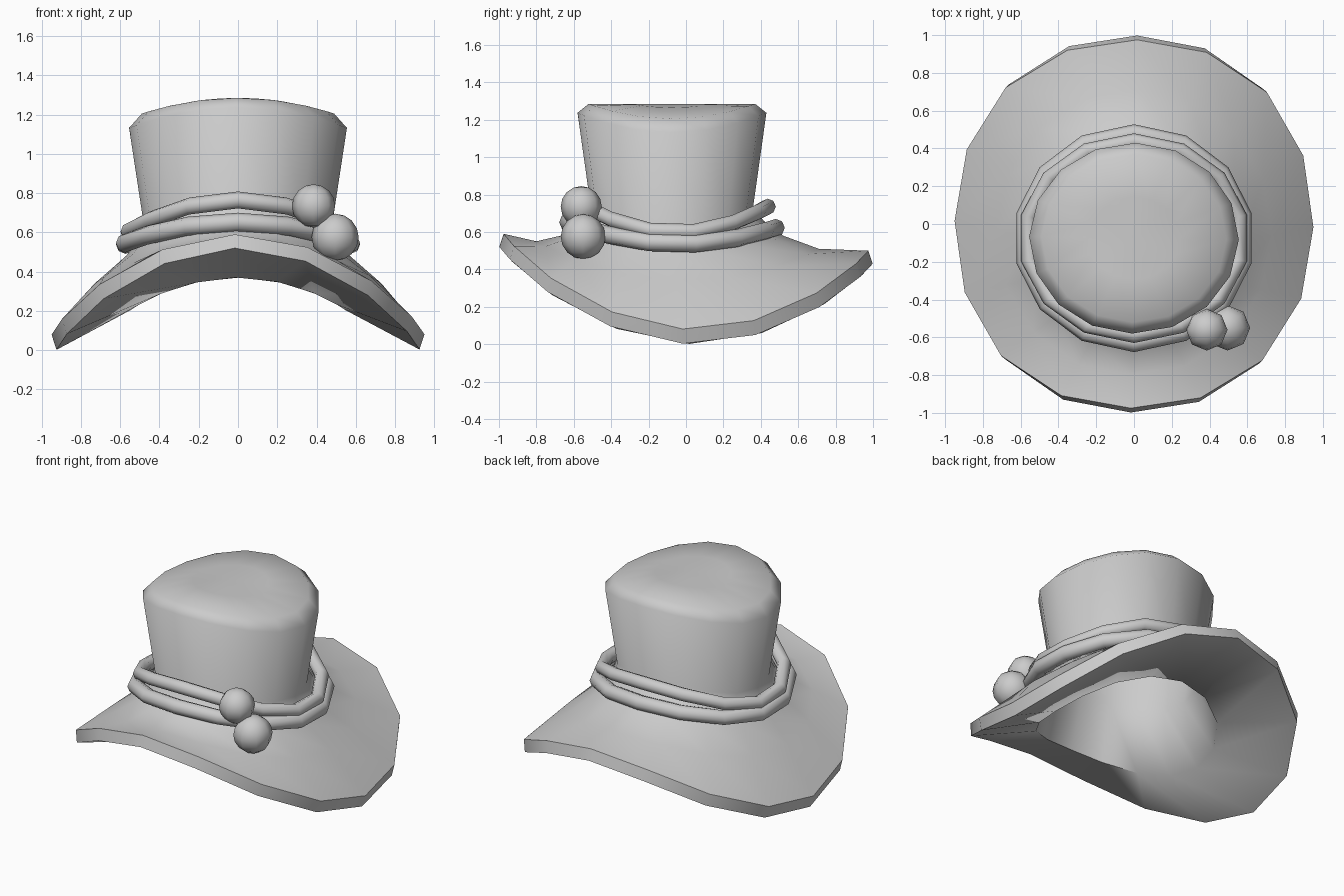
import bpy, bmesh
from math import sin, cos, pi, radians

cube = bpy.data.objects.get("Cube")
if cube:
    bpy.data.objects.remove(cube, do_unlink=True)

SIDES = 16
TURN = radians(-1)

felt = bpy.data.materials.new("grey felt")
felt.use_nodes = True
felt.diffuse_color = (0.6, 0.6, 0.6, 1)
felt.node_tree.nodes["Principled BSDF"].inputs["Base Color"].default_value = (0.6, 0.6, 0.6, 1)


def finish(bm, name, angle):
    """Turn a bmesh into a smooth object with sharp edges above an angle."""
    bmesh.ops.recalc_face_normals(bm, faces=bm.faces)
    mesh = bpy.data.meshes.new(name)
    bm.to_mesh(mesh)
    bm.free()
    mesh.materials.append(felt)
    obj = bpy.data.objects.new(name, mesh)
    bpy.context.collection.objects.link(obj)
    bpy.ops.object.select_all(action="DESELECT")
    obj.select_set(True)
    bpy.context.view_layer.objects.active = obj
    bpy.ops.object.shade_smooth_by_angle(angle=radians(angle))


def saddle(angle, rx, ry, cy, z, drop, tilt=0, full=0):
    """Point on an oval ring that droops at the sides, tilts and fills its diagonals."""
    c, s = cos(angle), sin(angle)
    wide = 1 + full * sin(2 * angle) ** 2
    return (rx * wide * c, cy + ry * wide * s, z - drop * c * c - tilt * s)


def bridge(bm, a, b):
    for i in range(len(a)):
        j = (i + 1) % len(a)
        bm.faces.new((a[i], a[j], b[j], b[i]))


# Hat shell, from the crown top over the brim and back up the inside
# Each ring: x radius, y radius, y centre, height, side droop, tilt, diagonal fullness
shell = [
    (0.24, 0.22, -0.075, 1.285, 0.02),
    (0.49, 0.445, -0.075, 1.285, 0.08),
    (0.555, 0.505, -0.075, 1.237, 0.105),
    (0.48, 0.435, -0.075, 0.74, 0.1),
    (0.51, 0.49, -0.075, 0.66, 0.1),
    (0.57, 0.595, -0.075, 0.58, 0.1),
    (0.73, 0.755, -0.045, 0.53, 0.19, 0.02, 0.01),
    (0.95, 0.975, 0, 0.545, 0.465, 0.045, 0.03),
    (0.925, 0.998, 0, 0.475, 0.473, 0.045, 0.03),
    (0.545, 0.53, -0.07, 0.37, 0.165, 0, 0.02),
    (0.45, 0.41, -0.075, 0.72, 0.1),
    (0.515, 0.465, -0.075, 1.2, 0.1),
]
RIM = (7, 8)
bm = bmesh.new()
loops = []
for ring in shell:
    loops.append([bm.verts.new(saddle(TURN + 2 * pi * i / SIDES, *ring)) for i in range(SIDES)])
for a, b in zip(loops, loops[1:]):
    bridge(bm, a, b)
for loop, height in ((loops[0], 1.285), (loops[-1], 1.2)):
    tip = bm.verts.new((0, -0.075, height))
    for i in range(SIDES):
        bm.faces.new((loop[i], loop[(i + 1) % SIDES], tip))
for n in RIM:
    for i in range(SIDES):
        bm.edges.get((loops[n][i], loops[n][(i + 1) % SIDES])).smooth = False
finish(bm, "hat_shell", 75)


# Two cords wrapped round the base of the crown
def cord(name, rx, ry, z, drop, tilt, thick, sides=8, steps=14):
    bm = bmesh.new()
    rings = []
    for i in range(steps):
        a = -pi / 2 + 2 * pi * i / steps
        ring = []
        for k in range(sides):
            t = 2 * pi * k / sides
            r = thick * cos(t)
            ring.append(bm.verts.new(saddle(a, rx + r, ry + r, -0.075, z + thick * sin(t), drop, tilt)))
        rings.append(ring)
    for i in range(steps):
        bridge(bm, rings[i], rings[(i + 1) % steps])
    finish(bm, name, 60)


cord("lower_cord", 0.59, 0.555, 0.637, 0.1, 0.015, 0.048)
cord("upper_cord", 0.57, 0.512, 0.75, 0.155, 0.015, 0.043)


# Round beads at the cord ends
def bead(name, place, radius):
    bm = bmesh.new()
    bmesh.ops.create_uvsphere(bm, u_segments=8, v_segments=8, radius=radius)
    bmesh.ops.translate(bm, vec=place, verts=bm.verts)
    finish(bm, name, 60)


bead("upper_bead", (0.385, -0.56, 0.735), 0.11)
bead("lower_bead", (0.495, -0.55, 0.575), 0.12)
